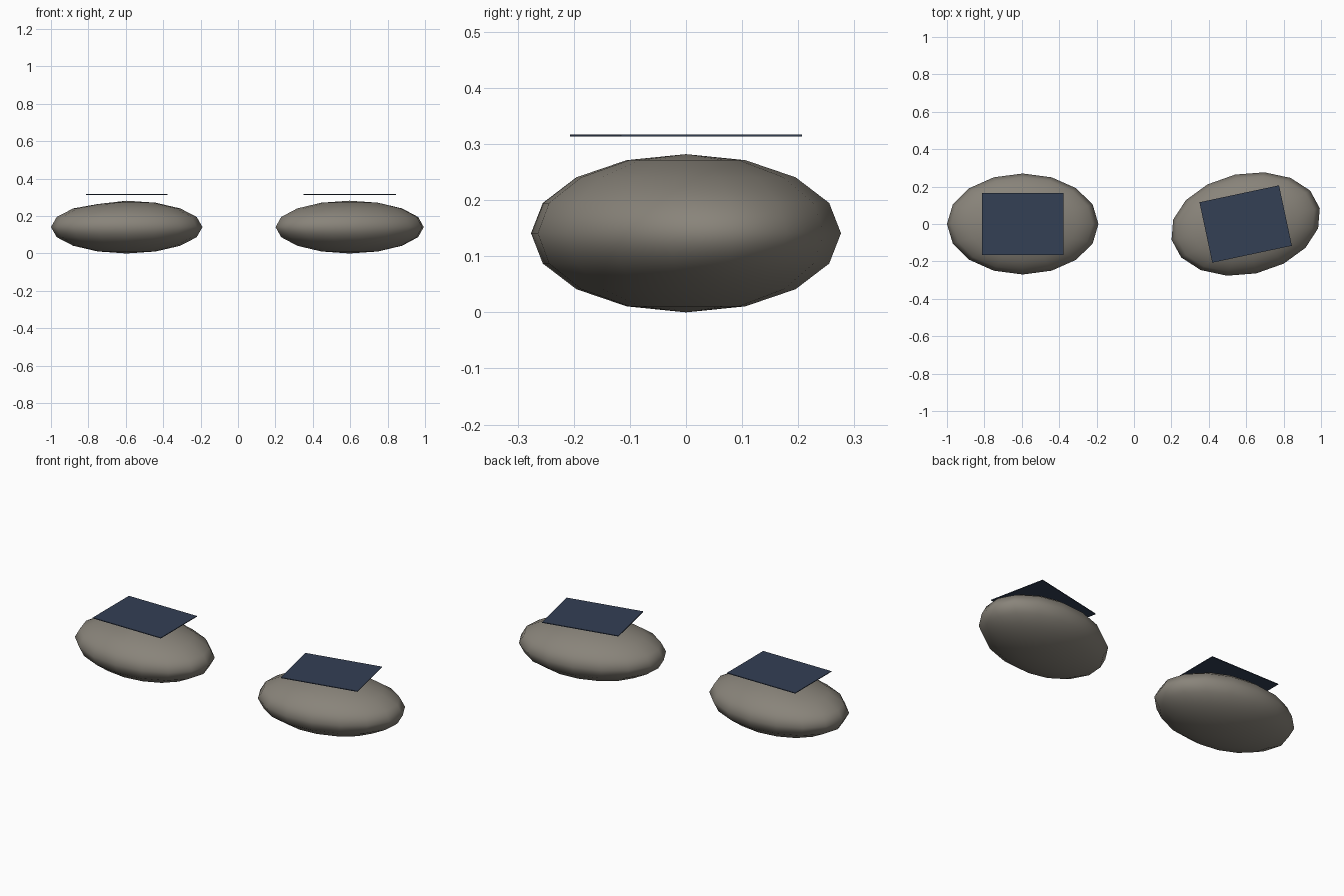
import bpy
import math

cube = bpy.data.objects.get("Cube")
if cube:
    bpy.data.objects.remove(cube, do_unlink=True)


def make_material(name, rgb):
    mat = bpy.data.materials.new(name)
    mat.use_nodes = True
    colour = (*rgb, 1.0)
    mat.diffuse_color = colour
    bsdf = next(n for n in mat.node_tree.nodes if n.type == "BSDF_PRINCIPLED")
    bsdf.inputs["Base Color"].default_value = colour
    return mat


STONE = make_material("warm_grey_stone", (0.25, 0.23, 0.195))
SLATE = make_material("dark_blue_panel", (0.033, 0.05, 0.09))


def finish(name, size, angle, mat):
    obj = bpy.context.object
    obj.name = name
    obj.scale = size
    obj.rotation_euler.z = angle
    obj.data.materials.append(mat)
    return obj


def pebble(name, x, angle):
    # Flattened low-poly stone with smooth shading
    bpy.ops.mesh.primitive_uv_sphere_add(segments=16, ring_count=8, radius=1, location=(x, 0, 0.141))
    obj = finish(name, (0.405, 0.27, 0.141), angle, STONE)
    bpy.ops.object.shade_smooth()
    return obj


def panel(name, x, angle):
    # Thin plate hovering over the stone
    bpy.ops.mesh.primitive_cube_add(size=1, location=(x, 0, 0.315))
    return finish(name, (0.435, 0.33, 0.004), angle, SLATE)


for side, x, angle in (("right", -0.595, 0), ("left", 0.597, math.radians(12))):
    stone = pebble(side + "_stone", x, angle)
    panel(side + "_panel", x, angle)
    # Shallow worn dent on the upper shoulder of one stone
    if side == "right":
        for v in stone.data.vertices:
            if v.co.z > 0.9 and v.co.x < -0.2:
                v.co.z -= 0.05
